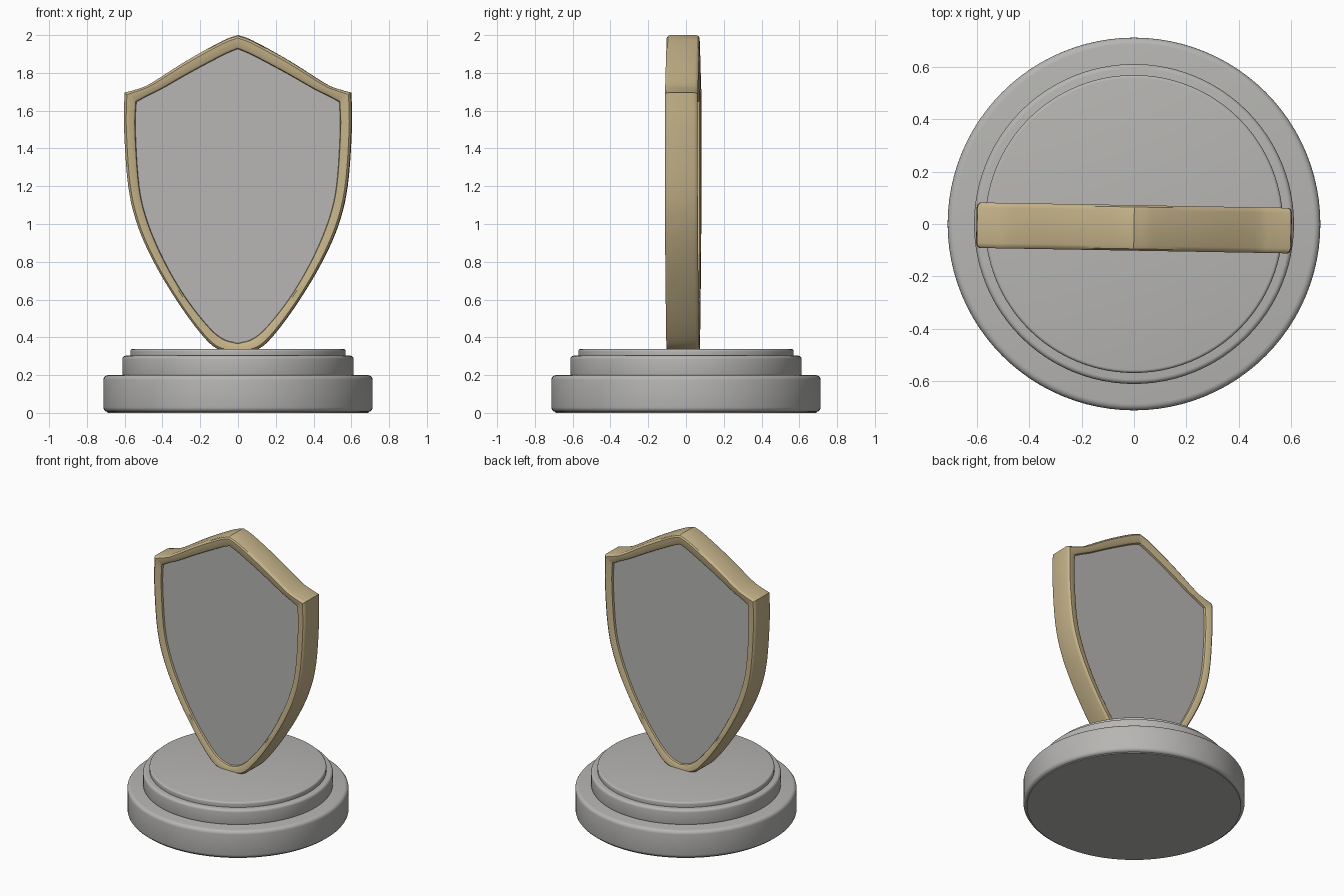
import bpy, bmesh, math
from mathutils import Vector

cube = bpy.data.objects.get("Cube")
if cube:
    bpy.data.objects.remove(cube)


def material(name, rgb):
    m = bpy.data.materials.new(name)
    m.use_nodes = True
    m.diffuse_color = (*rgb, 1)
    bsdf = m.node_tree.nodes["Principled BSDF"]
    bsdf.inputs["Base Color"].default_value = (*rgb, 1)
    bsdf.inputs["Roughness"].default_value = 0.6
    return m


grey = material("stone grey", (0.47, 0.465, 0.45))
gold = material("pale gold", (0.56, 0.45, 0.25))


def curve(points, steps=5):
    """Smooth curve through the points, without the last one."""
    p = [Vector(q) for q in points]
    p = [2 * p[0] - p[1]] + p + [2 * p[-1] - p[-2]]
    out = []
    for a, b, c, d in zip(p, p[1:], p[2:], p[3:]):
        for i in range(steps):
            t = i / steps
            out.append(b + (c - a) * t / 2 + (a - b * 2.5 + c * 2 - d / 2) * t * t
                       + (d - a + (b - c) * 3) * t ** 3 / 2)
    return out


def outline(top, side):
    half = curve(top) + curve(side) + [Vector(side[-1])]
    return half + [Vector((-v.x, v.y)) for v in half[-2:0:-1]]


def finish(name, bm, mat, angle=35):
    bmesh.ops.recalc_face_normals(bm, faces=bm.faces)
    mesh = bpy.data.meshes.new(name)
    bm.to_mesh(mesh)
    bm.free()
    mesh.materials.append(mat)
    ob = bpy.data.objects.new(name, mesh)
    bpy.context.collection.objects.link(ob)
    bpy.ops.object.select_all(action="DESELECT")
    ob.select_set(True)
    bpy.context.view_layer.objects.active = ob
    bpy.ops.object.shade_smooth_by_angle(angle=math.radians(angle))
    return ob


def bridge(bm, a, b):
    for i in range(len(a)):
        j = (i + 1) % len(a)
        bm.faces.new((a[i], a[j], b[j], b[i]))


def loft(name, section, mat, closed):
    """Loft shield outlines; section holds (outer-to-inner share, depth)."""
    bm = bmesh.new()
    rings = [[bm.verts.new((v.x, y, v.y)) for v in
              (o.lerp(i, t) for o, i in zip(outer, inner))] for t, y in section]
    for a, b in zip(rings, rings[1:]):
        bridge(bm, a, b)
    if closed:
        bridge(bm, rings[-1], rings[0])
    else:
        bm.faces.new(rings[0])
        bm.faces.new(rings[-1])
    ob = finish(name, bm, mat)
    ob.location.y = -0.015
    ob.rotation_euler.z = math.radians(-1)
    return ob


def lathe(name, profile, mat, sides=96):
    bm = bmesh.new()
    rings = [[bm.verts.new((r * math.cos(k * math.tau / sides),
                            r * math.sin(k * math.tau / sides), z))
              for k in range(sides)] for r, z in profile]
    for a, b in zip(rings, rings[1:]):
        bridge(bm, a, b)
    bm.faces.new(rings[0])
    bm.faces.new(rings[-1])
    return finish(name, bm, mat, 50)


def disc(radius, low, high, r):
    """Disc profile with rounded rims."""
    arc = [(math.cos(k * math.pi / 8) * r, math.sin(k * math.pi / 8) * r) for k in range(5)]
    return ([(radius - r + c, low + r - s) for c, s in reversed(arc)]
            + [(radius - r + c, high - r + s) for c, s in arc])


# Shield outlines, right half from the tip down
outer = outline(
    [(0, 2), (0.08, 1.97), (0.27, 1.865), (0.46, 1.745), (0.53, 1.715), (0.6, 1.695)],
    [(0.6, 1.695), (0.602, 1.5), (0.58, 1.2), (0.53, 0.99), (0.44, 0.79),
     (0.32, 0.59), (0.2, 0.425), (0.11, 0.34), (0, 0.315)])
inner = outline(
    [(0, 1.925), (0.08, 1.89), (0.25, 1.8), (0.4, 1.715), (0.47, 1.68), (0.535, 1.645)],
    [(0.535, 1.645), (0.54, 1.5), (0.52, 1.2), (0.475, 1.01), (0.39, 0.81),
     (0.28, 0.62), (0.16, 0.465), (0.08, 0.395), (0, 0.37)])

# Gold rim with rounded edges and a sloped inner lip
front = [(0, -0.068), (0.06, -0.08), (0.2, -0.087), (0.75, -0.085), (0.92, -0.078), (1, -0.055)]
loft("shield_rim", front + [(t, -y) for t, y in reversed(front)], gold, True)

# Recessed shield panel
loft("shield_panel", [(0.97, -0.064), (0.97, 0.064)], grey, False)

# Stepped round base
lathe("base_plinth", disc(0.713, 0.005, 0.2, 0.025), grey)
lathe("base_step", disc(0.612, 0.19, 0.303, 0.018), grey)
lathe("base_top", disc(0.57, 0.29, 0.338, 0.012), grey)
lathe("base_foot", [(0.69, 0), (0.69, 0.01)], grey)
